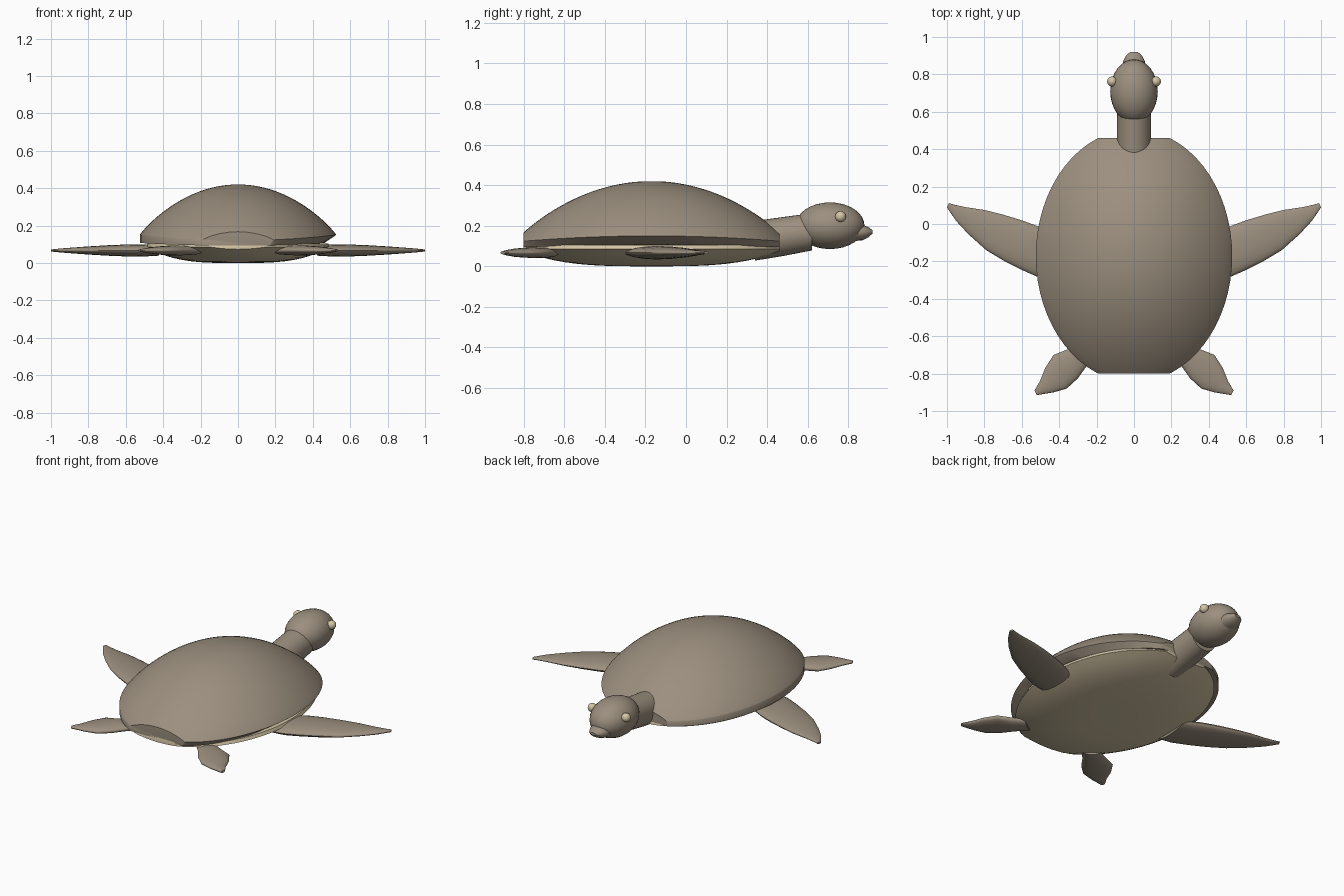
import bpy, bmesh, math
from mathutils import Vector

if "Cube" in bpy.data.objects:
    bpy.data.objects.remove(bpy.data.objects["Cube"])


def material(name, rgb):
    m = bpy.data.materials.new(name)
    m.diffuse_color = (*rgb, 1)
    m.use_nodes = True
    m.node_tree.nodes["Principled BSDF"].inputs["Base Color"].default_value = m.diffuse_color
    return m


BROWN = material("olive brown", (0.33, 0.275, 0.21))
CREAM = material("cream", (0.66, 0.56, 0.38))
CY, END, N = -0.17, 0.63, 64     # shell centre, half length after clipping, sides


def finish(name, bm, mat, angle=40):
    bmesh.ops.recalc_face_normals(bm, faces=bm.faces[:])
    me = bpy.data.meshes.new(name)
    bm.to_mesh(me)
    bm.free()
    me.materials.append(mat)
    me.shade_smooth()
    me.set_sharp_from_angle(angle=math.radians(angle))
    ob = bpy.data.objects.new(name, me)
    bpy.context.collection.objects.link(ob)
    return ob


def loft(bm, rings):
    """Skin closed rings of points and cap both ends."""
    vs = [[bm.verts.new(p) for p in ring] for ring in rings]
    n = len(vs[0])
    for a, b in zip(vs, vs[1:]):
        for i in range(n):
            j = (i + 1) % n
            bm.faces.new((a[i], a[j], b[j], b[i]))
    bm.faces.new(vs[0])
    bm.faces.new(vs[-1])


def clip_ends(bm):
    """Cut the oval flat at both ends and close the cuts."""
    for s in (1, -1):
        geom = bm.verts[:] + bm.edges[:] + bm.faces[:]
        cut = bmesh.ops.bisect_plane(bm, geom=geom, dist=1e-6, plane_co=(0, CY + s * END, 0),
                                     plane_no=(0, s, 0), clear_outer=True)
        edges = [e for e in cut["geom_cut"] if isinstance(e, bmesh.types.BMEdge)]
        bmesh.ops.edgeloop_fill(bm, edges=edges)


ANGLES = [2 * math.pi * i / N for i in range(N)]

# domed upper shell; its right rim is bevelled inward, the left one drops straight
bm = bmesh.new()
rings = []
for k in range(1, 25):
    r = math.sin(k / 24 * math.pi / 2)
    h = 0.27 * max(0, 1 - r * r) ** 0.9
    rings.append([(0.525 * r * math.cos(a), CY + 0.676 * r * math.sin(a),
                   0.15 + h - 0.03 * (r * math.sin(a)) ** 2) for a in ANGLES])
rings.append([(0.525 * math.cos(a) * (0.88 if math.cos(a) > 0 else 1.0),
               CY + 0.676 * math.sin(a), 0.107 - 0.015 * math.sin(a) ** 2) for a in ANGLES])
loft(bm, rings)
clip_ends(bm)
finish("upper_shell", bm, BROWN, 35)

# shallow belly plate
bm = bmesh.new()
rings = [[(0.49 * r * math.cos(a), CY + 0.66 * r * math.sin(a), z) for a in ANGLES]
         for r, z in [(k / 14, 0.085 * (k / 14) ** 3.3) for k in range(1, 15)] + [(0.985, 0.104)]]
loft(bm, rings)
clip_ends(bm)
finish("belly_plate", bm, CREAM, 35)


def ball(name, centre, radii, mat, seg=32):
    bm = bmesh.new()
    bmesh.ops.create_uvsphere(bm, u_segments=seg, v_segments=seg // 2, radius=1)
    bmesh.ops.scale(bm, vec=radii, verts=bm.verts)
    bmesh.ops.translate(bm, vec=centre, verts=bm.verts)
    return finish(name, bm, mat)


def tube(name, stations, mat, n=32):
    """Tube along y: (y, z, half width, half height)."""
    bm = bmesh.new()
    loft(bm, [[(w * math.cos(2 * math.pi * i / n), y, z + h * math.sin(2 * math.pi * i / n))
               for i in range(n)] for y, z, w, h in stations])
    return finish(name, bm, mat)


# neck, head, beak, eyes
tube("neck", [(0.34, 0.126, 0.092, 0.098), (0.48, 0.147, 0.092, 0.096), (0.62, 0.17, 0.09, 0.092)], BROWN)
ball("head", (0, 0.71, 0.2), (0.127, 0.17, 0.115), BROWN)
tube("beak", [(0.81, 0.165, 0.068, 0.042), (0.87, 0.166, 0.058, 0.038),
              (0.90, 0.168, 0.043, 0.025), (0.92, 0.17, 0.02, 0.008)], BROWN, 16)
for side, s in (("left", -1), ("right", 1)):
    ball(side + "_eye", (s * 0.117, 0.762, 0.245), (0.027, 0.027, 0.027), CREAM, 16)


def flipper(name, s, stations, n=24):
    """Lens-shaped sections between leading and trailing edge points."""
    bm = bmesh.new()
    rings = []
    for ax, ay, bx, by, t in stations:
        a, b = Vector((s * ax, ay, 0.067)), Vector((s * bx, by, 0.067))
        mid, half = (a + b) / 2, (a - b) / 2
        rings.append([mid + half * math.cos(2 * math.pi * i / n)
                      + Vector((0, 0, t * math.sin(2 * math.pi * i / n))) for i in range(n)])
    loft(bm, rings)
    finish(name, bm, BROWN, 50)


FRONT = [(0.42, -0.06, 0.43, -0.30, 0.028), (0.52, -0.01, 0.51, -0.285, 0.033),
         (0.60, 0.02, 0.59, -0.25, 0.032), (0.70, 0.05, 0.69, -0.20, 0.028),
         (0.80, 0.075, 0.79, -0.14, 0.022), (0.90, 0.09, 0.885, -0.055, 0.015),
         (0.96, 0.103, 0.95, 0.015, 0.01), (0.99, 0.112, 1.0, 0.088, 0.006)]
REAR = [(0.28, -0.63, 0.19, -0.69, 0.022), (0.35, -0.668, 0.25, -0.755, 0.026),
        (0.43, -0.70, 0.30, -0.825, 0.026), (0.475, -0.77, 0.36, -0.88, 0.022),
        (0.503, -0.84, 0.43, -0.90, 0.015), (0.532, -0.89, 0.52, -0.915, 0.007)]
for side, s in (("left", -1), ("right", 1)):
    flipper(side + "_long_flipper", s, FRONT)
    flipper(side + "_short_flipper", s, REAR)
